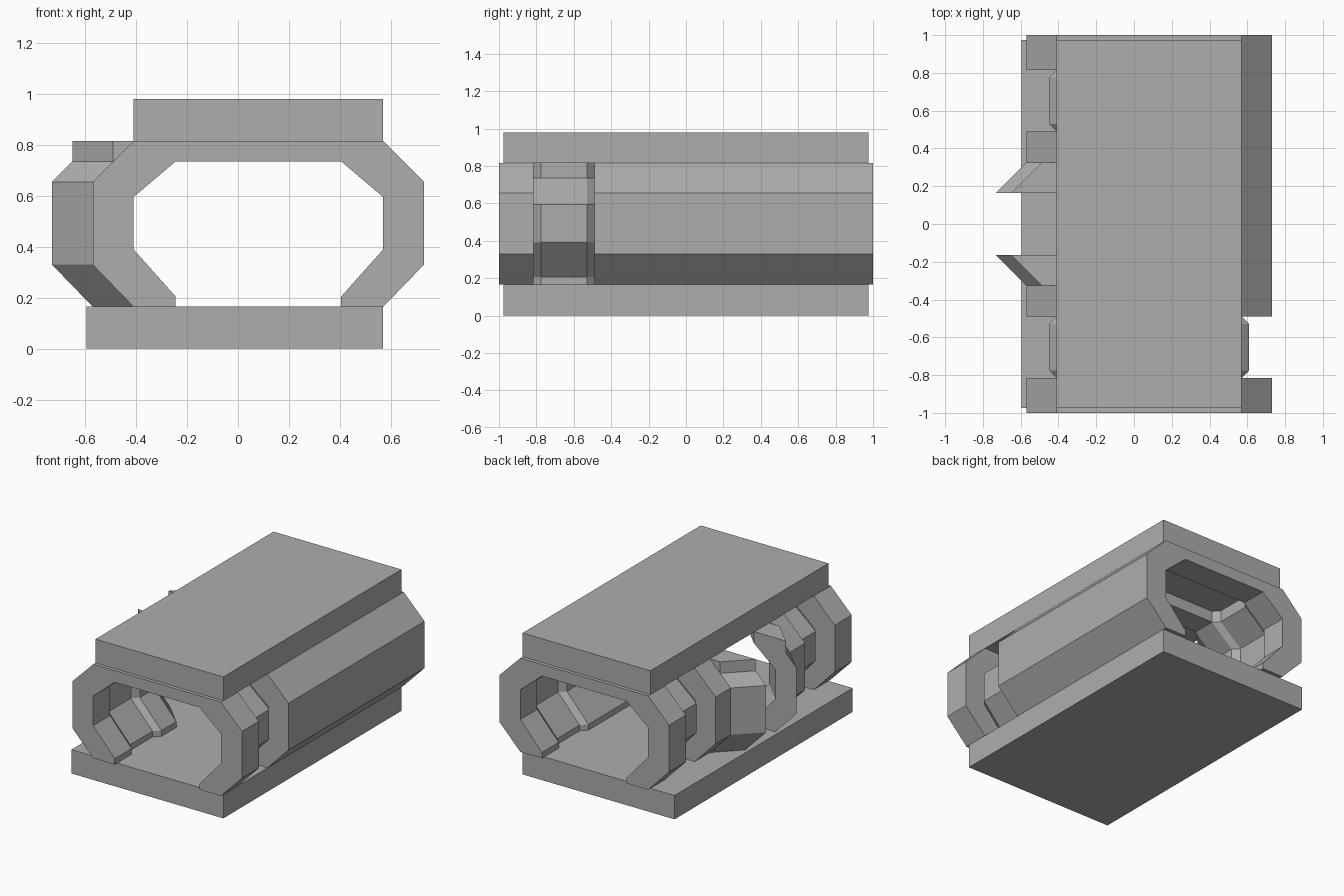
import bpy
import bmesh

cube = bpy.data.objects.get("Cube")
if cube:
    bpy.data.objects.remove(cube, do_unlink=True)

# Single flat grey
grey = bpy.data.materials.new("plain grey")
grey.use_nodes = True
grey.diffuse_color = (0.42, 0.42, 0.42, 1)
grey.node_tree.nodes["Principled BSDF"].inputs["Base Color"].default_value = (0.42, 0.42, 0.42, 1)

CENTRE = 0.08  # middle of the passage in x


def loft(name, profile, stations, side=1, solid=True):
    """Join copies of an (offset, z) profile at (y, outward shift) stations."""
    bm = bmesh.new()
    rings = [[bm.verts.new((CENTRE + side * (u + shift), y, z)) for u, z in profile]
             for y, shift in stations]
    n = len(profile)
    for a, b in zip(rings, rings[1:]):
        for i in range(n if solid else n - 1):
            j = (i + 1) % n
            bm.faces.new((a[i], a[j], b[j], b[i]))
    if solid:
        bm.faces.new(rings[0])
        bm.faces.new(rings[-1])
    bmesh.ops.recalc_face_normals(bm, faces=bm.faces)
    mesh = bpy.data.meshes.new(name)
    bm.to_mesh(mesh)
    bm.free()
    mesh.materials.append(grey)
    obj = bpy.data.objects.new(name, mesh)
    bpy.context.collection.objects.link(obj)
    return obj


def slab(name, x0, x1, z0, z1):
    u0, u1 = x0 - CENTRE, x1 - CENTRE
    loft(name, [(u0, z0), (u1, z0), (u1, z1), (u0, z1)], [(-0.975, 0), (0.975, 0)])


# Cross-sections of one side wall, listed from bottom to top
outer = [(0.49, 0.165), (0.65, 0.33), (0.65, 0.655), (0.49, 0.815)]
inner = [(0.325, 0.165), (0.325, 0.205), (0.49, 0.39), (0.49, 0.595), (0.325, 0.735)]
inner_wall = inner + [(0.325, 0.815)]
jamb_outer = outer[:3] + [(0.57, 0.735), (0.57, 0.815)]


def flip(points):
    return [(-u, z) for u, z in reversed(points)]


# Floor and ceiling slabs
slab("floor_slab", -0.595, 0.57, 0, 0.165)
slab("ceiling_slab", -0.41, 0.57, 0.815, 0.98)

# Four arched frames
arch = outer + flip(outer) + flip(inner)[::-1] + inner[::-1]
for name, y0, y1 in (("front_arch", -1, -0.815), ("front_inner_arch", -0.49, -0.325),
                     ("back_inner_arch", 0.325, 0.49), ("back_arch", 0.815, 1)):
    loft(name, arch, [(y0, 0), (y1, 0)])

# Thin recessed panels with chamfered ends, between each pair of arches
for side, label in ((1, "left"), (-1, "right")):
    for y0, y1, end in ((-0.815, -0.49, "front"), (0.49, 0.815, "back")):
        loft(f"{label}_{end}_panel", inner_wall,
             [(y0, 0), (y0 + 0.04, 0.04), (y1 - 0.04, 0.04), (y1, 0)], side, solid=False)

# Solid middle wall and outer cladding over the back panel
loft("left_middle_wall", outer + inner_wall[::-1], [(-0.325, 0), (0.325, 0)])
loft("left_back_cladding", outer, [(0.49, 0), (0.815, 0)], solid=False)

# Slanted jambs of the side doorway
for sign, label in ((-1, "front"), (1, "back")):
    loft(f"doorway_{label}_jamb", jamb_outer + inner_wall[::-1],
         [(sign * 0.325, 0), (sign * 0.165, 0.16)], -1)
